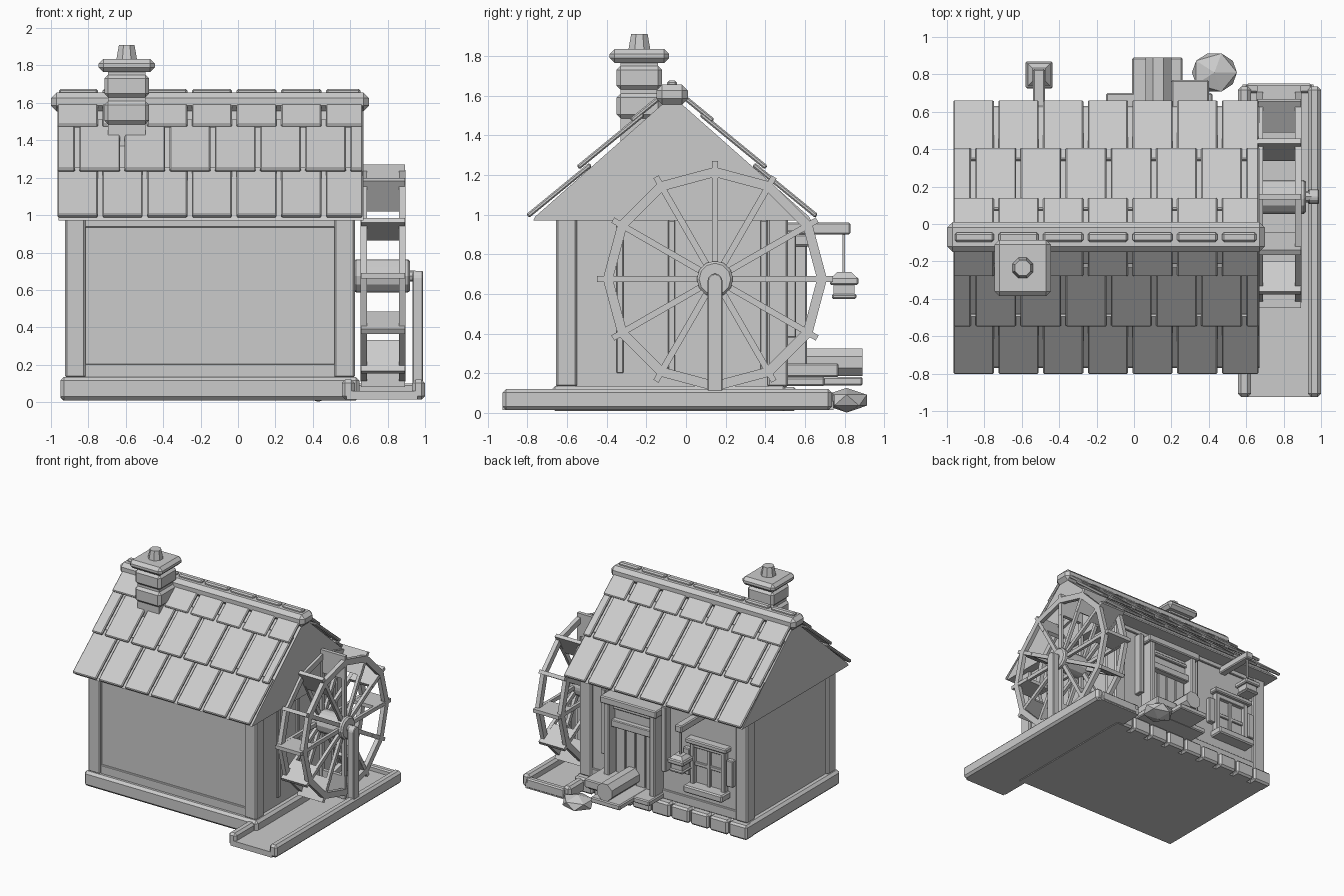
import bpy, bmesh, math
from mathutils import Matrix, Vector

if "Cube" in bpy.data.objects:
    bpy.data.objects.remove(bpy.data.objects["Cube"])

clay = bpy.data.materials.new("plain grey")
clay.diffuse_color = (0.6, 0.6, 0.6, 1)
clay.use_nodes = True
clay.node_tree.nodes["Principled BSDF"].inputs["Base Color"].default_value = clay.diffuse_color


def finish(name, bm, bevel=0.0):
    bmesh.ops.recalc_face_normals(bm, faces=bm.faces[:])
    me = bpy.data.meshes.new(name)
    bm.to_mesh(me)
    bm.free()
    ob = bpy.data.objects.new(name, me)
    bpy.context.collection.objects.link(ob)
    me.materials.append(clay)
    if bevel:
        m = ob.modifiers.new("bevel", 'BEVEL')
        m.width = bevel
        m.segments = 1
        m.limit_method = 'ANGLE'
    return ob


def add_box(bm, size, mat):
    bmesh.ops.create_cube(bm, size=1, matrix=mat @ Matrix.Diagonal((*size, 1)))


def boxes(name, spans, bevel=0.0):
    """Each span is x0, x1, y0, y1, z0, z1."""
    bm = bmesh.new()
    for a, b, c, d, e, f in spans:
        mid = Vector(((a + b) / 2, (c + d) / 2, (e + f) / 2))
        add_box(bm, (b - a, d - c, f - e), Matrix.Translation(mid))
    return finish(name, bm, bevel)


def cone(name, loc, r1, r2, depth, sides, axis='Z', bevel=0.0, turn=0.0):
    bm = bmesh.new()
    rot = {'Z': Matrix(), 'X': Matrix.Rotation(math.pi / 2, 4, 'Y'),
           'Y': Matrix.Rotation(math.pi / 2, 4, 'X')}[axis]
    bmesh.ops.create_cone(bm, cap_ends=True, segments=sides, radius1=r1, radius2=r2, depth=depth,
                          matrix=Matrix.Translation(loc) @ rot @ Matrix.Rotation(turn, 4, 'Z'))
    return finish(name, bm, bevel)


def extrude_x(name, pts, x0, x1, bevel=0.0):
    """Extrude a y-z outline along x."""
    bm = bmesh.new()
    f = bm.faces.new([bm.verts.new((x0, y, z)) for y, z in pts])
    r = bmesh.ops.extrude_face_region(bm, geom=[f])
    bmesh.ops.translate(bm, vec=(x1 - x0, 0, 0),
                        verts=[v for v in r['geom'] if isinstance(v, bmesh.types.BMVert)])
    return finish(name, bm, bevel)


# Foundation and back row of stones
boxes("foundation", [(-0.95, 0.65, -0.68, 0.51, 0.01, 0.135)], 0.02)
boxes("foundation_stones", [(-0.95 + i * 0.178, -0.95 + i * 0.178 + 0.168, 0.45, 0.56, 0.01, 0.13)
                            for i in range(9)], 0.015)

# Walls and timber frame
boxes("walls", [(-0.90, 0.60, -0.625, 0.49, 0.12, 1.0)])
boxes("corner_posts", [(x, x + 0.11, y, y + 0.105, 0.13, 1.0)
                       for x in (-0.925, 0.515) for y in (-0.655, 0.41)], 0.01)
boxes("wall_rails", [(-0.82, 0.52, y, y + 0.02, z0, z1) for y in (-0.64, 0.485)
                     for z0, z1 in ((0.13, 0.205), (0.935, 0.98))], 0.005)
boxes("side_battens", [(0.59, 0.615, y, y + 0.035, 0.2, 0.97) for y in (-0.35, -0.09, 0.375)], 0.004)

# Roof core
RY = -0.07
extrude_x("roof_core", [(RY - 0.70, 0.97), (RY + 0.70, 0.97), (RY + 0.69, 0.99), (RY, 1.60),
                        (RY - 0.69, 0.99)], -0.96, 0.67)

# Roof shingles: three rows on each slope
SLOPE = 0.905
ang = math.atan(SLOPE)
bm = bmesh.new()
seams = [-0.737 + 0.239 * i for i in range(6)]
mid_seams = [-0.86 + 0.2415 * i for i in range(7)]
for side in (-1, 1):
    for z0, z1, cuts, lift in ((0.985, 1.26, seams, 0.0), (1.215, 1.50, mid_seams, 0.014),
                               (1.455, 1.61, seams, 0.014)):
        edges = [-0.966] + cuts + [0.666]
        zc = (z0 + z1) / 2
        d = (1.638 - zc) / SLOPE
        length = (z1 - z0) / math.sin(ang)
        for a, b in zip(edges, edges[1:]):
            a += 0.012 if a > -0.96 else 0
            b -= 0.012 if b < 0.66 else 0
            loc = Vector(((a + b) / 2, RY + side * d, zc + lift))
            rot = Matrix.Rotation(-side * (ang - 0.05), 4, 'X')
            add_box(bm, (b - a, length, 0.024), Matrix.Translation(loc) @ rot)
finish("roof_shingles", bm, 0.007)

# Ridge beam and its caps
boxes("ridge_beam", [(-1.0, 0.70, RY - 0.08, RY + 0.08, 1.555, 1.655)], 0.03)
ridge = [-0.97] + seams + [0.666]
boxes("ridge_caps", [(a + 0.012, b - 0.012, RY - 0.025, RY + 0.025, 1.63, 1.675)
                     for a, b in zip(ridge, ridge[1:])], 0.01)

# Chimney
CX, CY = -0.595, -0.235
boxes("chimney_core", [(CX - 0.10, CX + 0.10, CY - 0.095, CY + 0.095, 1.35, 1.80)])
boxes("chimney_blocks", [(CX - 0.12, CX + 0.12, CY - 0.115, CY + 0.115, z0, z1)
                         for z0, z1 in ((1.485, 1.61), (1.63, 1.75))], 0.02)
boxes("chimney_cap", [(CX - 0.15, CX + 0.15, CY - 0.15, CY + 0.15, 1.765, 1.835)], 0.025)
cone("chimney_pot", (CX, CY, 1.865), 0.062, 0.045, 0.09, 8, turn=math.pi / 8)

# Water wheel: two twelve-sided rims, spokes, paddles, hub and axle
WY, WZ = 0.146, 0.675
wheel = Matrix.Translation((0, WY, WZ))
bm = bmesh.new()
for x0, x1 in ((0.655, 0.69), (0.86, 0.895)):
    loops = []
    for x, r in ((x0, 0.565), (x1, 0.565), (x1, 0.515), (x0, 0.515)):
        loops.append([bm.verts.new(wheel @ Vector((x, r * math.cos(i * math.pi / 6),
                                                   r * math.sin(i * math.pi / 6)))) for i in range(12)])
    for p in range(4):
        A, B = loops[p], loops[(p + 1) % 4]
        for i in range(12):
            j = (i + 1) % 12
            bm.faces.new((A[i], A[j], B[j], B[i]))
finish("wheel_rims", bm)
spokes, paddles = bmesh.new(), bmesh.new()
for i in range(12):
    turn = wheel @ Matrix.Rotation(i * math.pi / 6, 4, 'X')
    for x in (0.6725, 0.8775):
        add_box(spokes, (0.025, 0.48, 0.032), turn @ Matrix.Translation((x, 0.29, 0)))
    add_box(paddles, (0.235, 0.19, 0.03), turn @ Matrix.Translation((0.775, 0.50, 0)))
finish("wheel_spokes", spokes)
finish("wheel_paddles", paddles)
cone("wheel_hub", (0.77, WY, WZ), 0.092, 0.092, 0.30, 12, 'X', 0.012)
cone("wheel_axle", (0.77, WY, WZ), 0.03, 0.03, 0.36, 8, 'X')
arch = [(WY + 0.038 * math.cos(a * math.pi / 6), 0.665 + 0.038 * math.sin(a * math.pi / 6)) for a in range(7)]
extrude_x("axle_post", [(WY - 0.038, 0.02), (WY + 0.038, 0.02)] + arch, 0.932, 0.99, 0.005)

# Water channel
boxes("channel_floor", [(0.58, 0.96, -0.925, 0.745, 0.015, 0.06)])
boxes("channel_rails", [(0.555, 0.625, -0.925, 0.735, 0.015, 0.12),
                        (0.93, 1.0, -0.925, 0.735, 0.015, 0.12)], 0.018)
boxes("channel_end", [(0.60, 0.95, 0.70, 0.75, 0.02, 0.10)], 0.01)

# Door with frame, header and planks
boxes("door_posts", [(x, x + 0.05, 0.48, 0.61, 0.135, 0.89) for x in (-0.135, 0.285)], 0.008)
boxes("door_lintel", [(-0.16, 0.36, 0.48, 0.625, 0.84, 0.90)], 0.008)
boxes("door_header", [(-0.09, 0.29, 0.48, 0.53, 0.70, 0.85)])
boxes("door_beams", [(-0.09, 0.29, 0.48, 0.575, 0.64, 0.70), (-0.09, 0.29, 0.48, 0.55, 0.78, 0.81)], 0.006)
boxes("door_planks", [(-0.08 + i * 0.092, 0.004 + i * 0.092, 0.48, 0.525, 0.135, 0.65)
                      for i in range(4)], 0.005)
boxes("door_side_battens", [(x, x + 0.04, 0.48, 0.555, 0.38, 0.92) for x in (-0.20, 0.36)], 0.005)

# Steps, log and boulder
boxes("step_plank", [(-0.15, 0.42, 0.50, 0.70, 0.135, 0.18), (-0.01, 0.26, 0.50, 0.89, 0.137, 0.182)], 0.008)
boxes("step_block", [(0.20, 0.40, 0.50, 0.77, 0.18, 0.25)], 0.008)
cone("log", (0.13, 0.70, 0.255), 0.075, 0.075, 0.38, 8, 'Y', turn=math.pi / 8)
bm = bmesh.new()
bmesh.ops.create_icosphere(bm, subdivisions=1, radius=1,
                           matrix=Matrix.Translation((0.43, 0.81, 0.064)) @ Matrix.Diagonal((0.135, 0.12, 0.062, 1)))
finish("boulder", bm)

# Window
boxes("window_pane", [(-0.72, -0.42, 0.48, 0.50, 0.34, 0.68)])
boxes("window_frame", [(-0.73, -0.695, 0.48, 0.535, 0.34, 0.68), (-0.445, -0.41, 0.48, 0.535, 0.34, 0.68),
                       (-0.73, -0.41, 0.48, 0.53, 0.645, 0.685), (-0.585, -0.555, 0.48, 0.52, 0.34, 0.66),
                       (-0.70, -0.44, 0.48, 0.515, 0.49, 0.52)], 0.004)
boxes("window_sill", [(-0.75, -0.39, 0.48, 0.60, 0.285, 0.345)], 0.01)
boxes("window_lintel", [(-0.76, -0.38, 0.48, 0.56, 0.68, 0.72)], 0.008)
boxes("window_shutters", [(-0.80, -0.74, 0.48, 0.53, 0.40, 0.62), (-0.40, -0.34, 0.48, 0.53, 0.40, 0.62)], 0.006)

# Hanging lantern on its bracket
boxes("lantern_arm", [(-0.54, -0.475, 0.48, 0.83, 0.90, 0.96)], 0.008)
boxes("lantern_rod", [(-0.514, -0.501, 0.79, 0.803, 0.69, 0.91)])
boxes("lantern_body", [(-0.56, -0.455, 0.745, 0.85, 0.58, 0.66)])
boxes("lantern_rims", [(-0.58, -0.435, 0.725, 0.87, 0.645, 0.685),
                       (-0.57, -0.445, 0.735, 0.86, 0.575, 0.60)], 0.008)
cone("lantern_top", (-0.5075, 0.7975, 0.698), 0.085, 0.05, 0.026, 4, turn=math.pi / 4)
